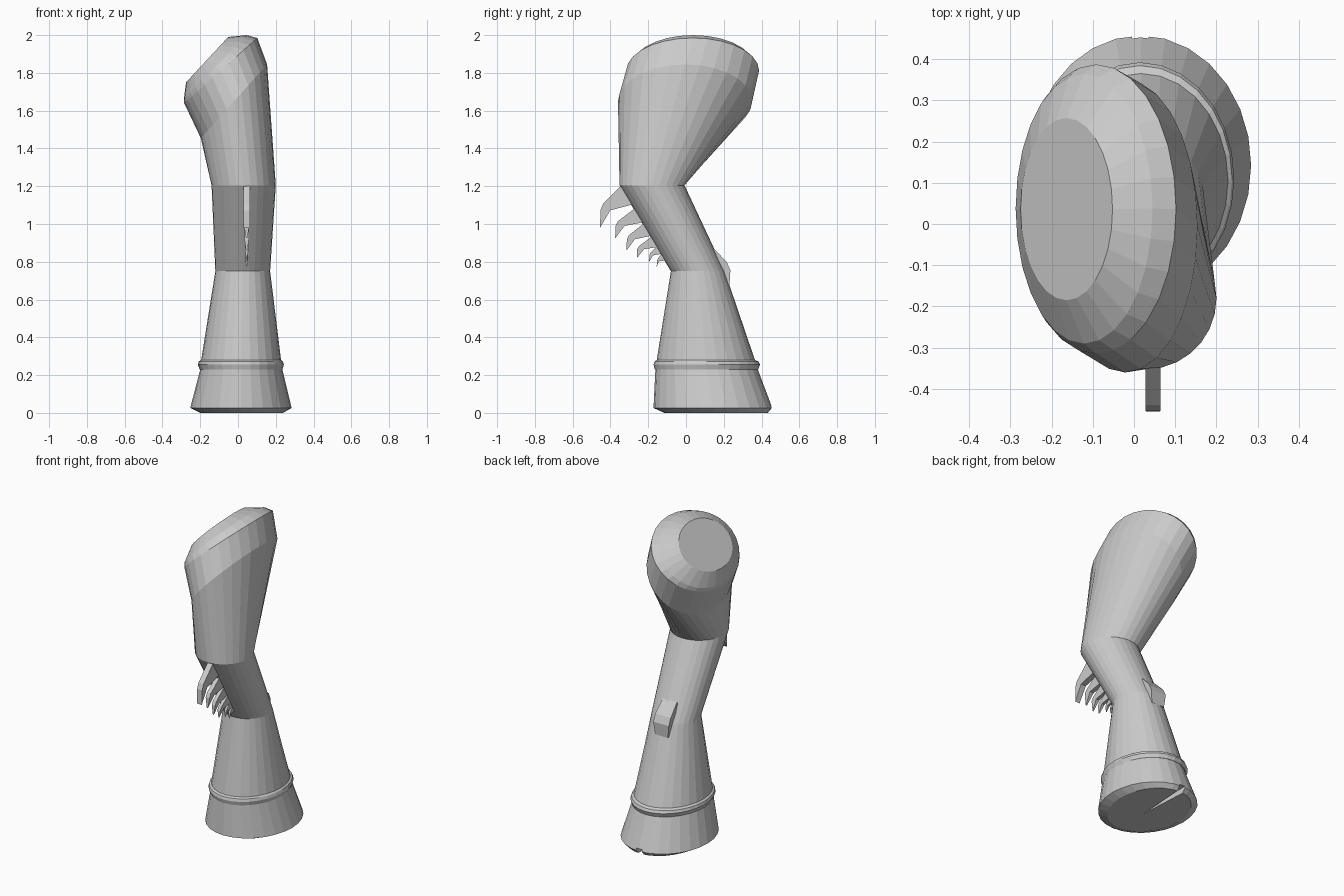
import bpy
import bmesh
import math

if "Cube" in bpy.data.objects:
    bpy.data.objects.remove(bpy.data.objects["Cube"], do_unlink=True)

SIDES = 28

grey = bpy.data.materials.new("light_grey")
grey.use_nodes = True
COLOUR = (0.6, 0.6, 0.6, 1)
grey.diffuse_color = COLOUR
grey.node_tree.nodes["Principled BSDF"].inputs["Base Color"].default_value = COLOUR


def finish(bm, name):
    bmesh.ops.recalc_face_normals(bm, faces=bm.faces)
    mesh = bpy.data.meshes.new(name)
    bm.to_mesh(mesh)
    bm.free()
    mesh.materials.append(grey)
    obj = bpy.data.objects.new(name, mesh)
    bpy.context.collection.objects.link(obj)
    return obj


def loft(name, rings):
    """Skin ellipses given as (x0, z0, x1, z1, y0, y1), from bottom to top."""
    bm = bmesh.new()
    loops = []
    for x0, z0, x1, z1, y0, y1 in rings:
        loop = []
        for i in range(SIDES):
            a = 2 * math.pi * i / SIDES
            c, s = math.cos(a) / 2, math.sin(a) / 2
            loop.append(bm.verts.new(((x0 + x1) / 2 + (x1 - x0) * c,
                                      (y0 + y1) / 2 + (y1 - y0) * s,
                                      (z0 + z1) / 2 + (z1 - z0) * c)))
        loops.append(loop)
    for low, high in zip(loops, loops[1:]):
        for i in range(SIDES):
            j = (i + 1) % SIDES
            bm.faces.new((low[i], low[j], high[j], high[i]))
    bm.faces.new(loops[0])
    bm.faces.new(loops[-1])
    return finish(bm, name)


def plate(name, outline, x, widths):
    """Extrude a (y, z) outline across x, with a width for each point."""
    bm = bmesh.new()
    sides = [[bm.verts.new((x + k * w / 2, y, z)) for (y, z), w in zip(outline, widths)]
             for k in (-1, 1)]
    n = len(outline)
    for i in range(n):
        j = (i + 1) % n
        bm.faces.new((sides[0][i], sides[0][j], sides[1][j], sides[1][i]))
    bm.faces.new(sides[0])
    bm.faces.new(sides[1])
    return finish(bm, name)


# Rings shared between neighbouring parts
hock = (-0.14, 1.205, 0.20, 1.205, -0.352, -0.008)
fetlock = (-0.12, 0.75, 0.17, 0.75, -0.08, 0.205)
ankle = (-0.195, 0.28, 0.228, 0.28, -0.155, 0.365)
coronet = (-0.20, 0.23, 0.235, 0.23, -0.162, 0.38)

# Thigh with its slanted, domed top
loft("thigh", [
    hock,
    (-0.197, 1.455, 0.154, 1.845, -0.36, 0.35),
    (-0.285, 1.64, 0.102, 1.985, -0.315, 0.387),
    (-0.287, 1.66, 0.045, 2.0, -0.29, 0.365),
    (-0.275, 1.75, -0.052, 1.99, -0.185, 0.257),
])

# Shank and lower leg
loft("shank", [fetlock, hock])
loft("lower_leg", [coronet, ankle, fetlock])

# Raised collar above the hoof
loft("collar", [
    coronet,
    (-0.203, 0.23, 0.235, 0.23, -0.165, 0.382),
    (-0.213, 0.255, 0.243, 0.255, -0.172, 0.392),
    (-0.208, 0.272, 0.238, 0.272, -0.167, 0.384),
    ankle,
])

# Flared hoof with a bevelled sole
hoof = loft("hoof", [
    (-0.20, 0.0, 0.238, 0.0, -0.115, 0.435),
    (-0.253, 0.026, 0.284, 0.026, -0.172, 0.457),
    coronet,
])

# Wedge-shaped cleft in the back of the sole
bm = bmesh.new()
wedge = [(-0.014, 0.6), (0.044, 0.6), (0.016, 0.1)]
low = [bm.verts.new((x, y, -0.05)) for x, y in wedge]
high = [bm.verts.new((x, y, 0.05 if y > 0.3 else 0.01)) for x, y in wedge]
bm.faces.new(low)
bm.faces.new(high)
for i in range(3):
    j = (i + 1) % 3
    bm.faces.new((low[i], low[j], high[j], high[i]))
cutter = finish(bm, "cleft_cutter")
cutter.hide_render = True
cut = hoof.modifiers.new("cleft", 'BOOLEAN')
cut.operation = 'DIFFERENCE'
cut.solver = 'EXACT'
cut.object = cutter
bpy.context.view_layer.objects.active = hoof
bpy.ops.object.modifier_apply(modifier=cut.name)
bpy.data.objects.remove(cutter, do_unlink=True)

# Spur at the back of the fetlock
plate("spur",
      [(0.145, 0.872), (0.215, 0.80), (0.235, 0.755), (0.23, 0.675), (0.14, 0.68), (0.10, 0.82)],
      0.012, [0.10, 0.11, 0.11, 0.09, 0.09, 0.10])

# Row of curved tufts down the front of the shank: root height, tip, size
tufts = [
    (1.20, (-0.455, 0.98), 1.0),
    (1.08, (-0.375, 0.925), 0.75),
    (1.00, (-0.315, 0.86), 0.65),
    (0.93, (-0.26, 0.82), 0.55),
    (0.88, (-0.195, 0.80), 0.4),
    (0.84, (-0.155, 0.775), 0.35),
]
for n, (rz, (ty, tz), size) in enumerate(tufts):
    ry = -0.35 + (1.205 - rz) * 0.6
    dy, dz = ty - ry, tz - rz
    outline = [
        (ry + 0.03, rz),
        (ry, rz),
        (ry + dy * 0.85, rz + dz * 0.42),
        (ry + dy * 0.98, rz + dz * 0.58),
        (ty, tz),
        (ry + dy * 0.50, rz + dz * 0.58),
        (ry + 0.09 * size, rz - 0.09 * size),
    ]
    w = 0.036 * size
    plate(f"tuft_{n + 1}", outline, 0.046,
          [w, w, w, w, w * (0.9 if n == 0 else 0.3), w, w])
